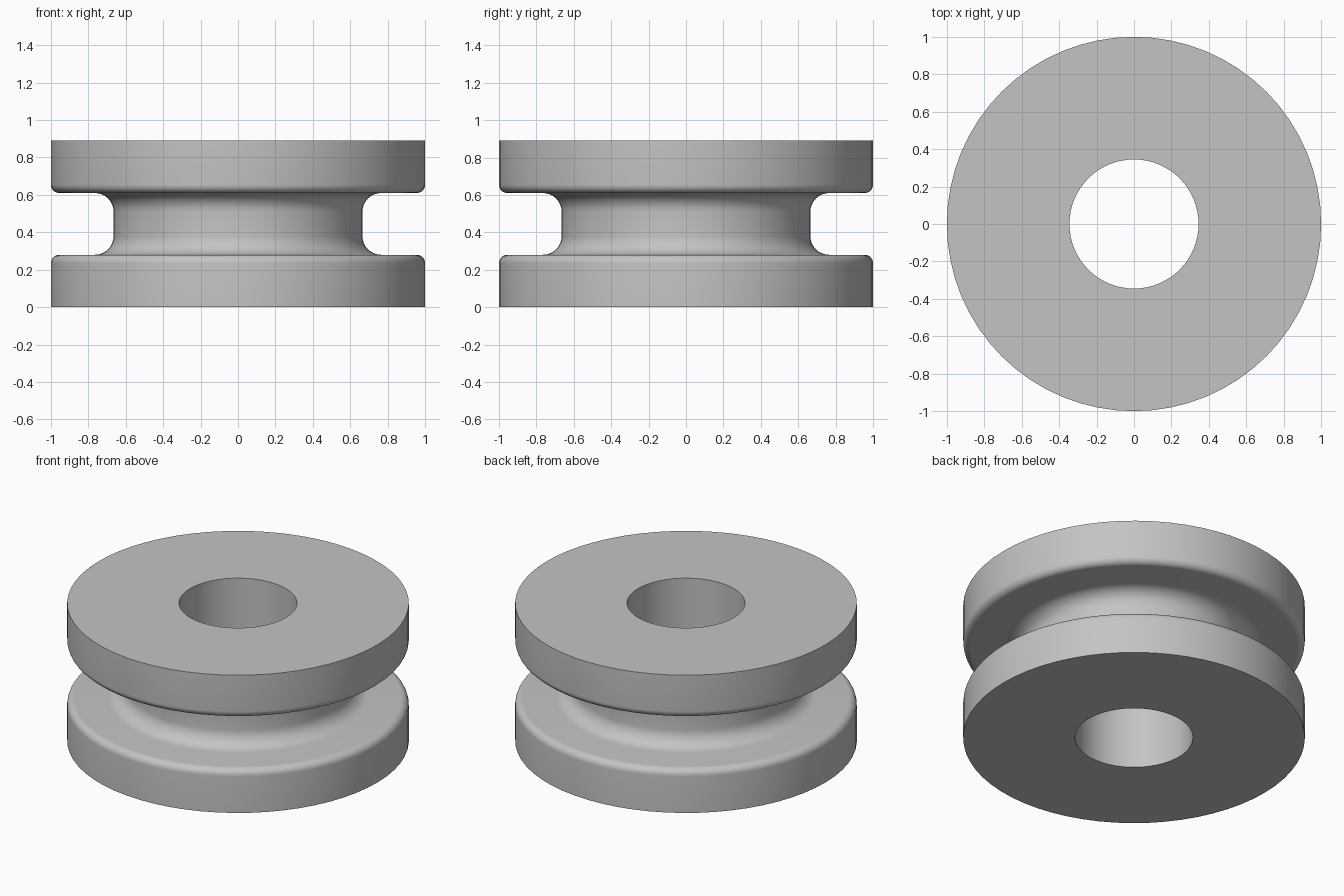
import bpy
import bmesh
import math
from mathutils import Vector

cube = bpy.data.objects.get("Cube")
if cube:
    bpy.data.objects.remove(cube)

HEIGHT = 0.89
RIM = 1.0          # flange radius
HUB = 0.665        # radius of the groove floor
BORE = 0.345       # radius of the centre hole
FLANGE = 0.28      # flange thickness
EDGE = 0.045       # rounding of the flange edge
FILLET = 0.1       # rounding of the groove corner

grey = bpy.data.materials.new("light_grey")
grey.use_nodes = True
colour = (0.55, 0.55, 0.55, 1.0)
grey.diffuse_color = colour
grey.node_tree.nodes["Principled BSDF"].inputs["Base Color"].default_value = colour


def arc(cx, cz, radius, start, end, steps=8):
    """Points of a circular arc in the profile plane, angles in degrees."""
    angles = [math.radians(start + (end - start) * i / steps) for i in range(steps + 1)]
    return [(cx + radius * math.cos(a), cz + radius * math.sin(a)) for a in angles]


def lathe(name, profile, segments):
    """Revolve a closed profile of (radius, z) points around z."""
    bm = bmesh.new()
    verts = [bm.verts.new((r, 0, z)) for r, z in profile]
    edges = [bm.edges.new((v, verts[(i + 1) % len(verts)])) for i, v in enumerate(verts)]
    bmesh.ops.spin(bm, geom=verts + edges, cent=Vector(), axis=(0, 0, 1),
                   angle=math.tau, steps=segments, use_merge=True)
    bmesh.ops.remove_doubles(bm, verts=bm.verts, dist=1e-5)
    bmesh.ops.recalc_face_normals(bm, faces=bm.faces)
    mesh = bpy.data.meshes.new(name)
    bm.to_mesh(mesh)
    bm.free()
    obj = bpy.data.objects.new(name, mesh)
    bpy.context.collection.objects.link(obj)
    mesh.materials.append(grey)
    return obj


# Lower half of the section: bore, flange, rounded edge, groove corner
lower = [(BORE, 0), (RIM, 0)]
lower += arc(RIM - EDGE, FLANGE - EDGE, EDGE, 0, 90)
lower += arc(HUB + FILLET, FLANGE + FILLET, FILLET, 270, 180)

# Upper half mirrors the lower one
upper = [(r, HEIGHT - z) for r, z in reversed(lower)]

wheel = lathe("grooved_wheel", lower + upper, 64)

bpy.ops.object.select_all(action="DESELECT")
wheel.select_set(True)
bpy.context.view_layer.objects.active = wheel
bpy.ops.object.shade_smooth_by_angle(angle=math.radians(30))
